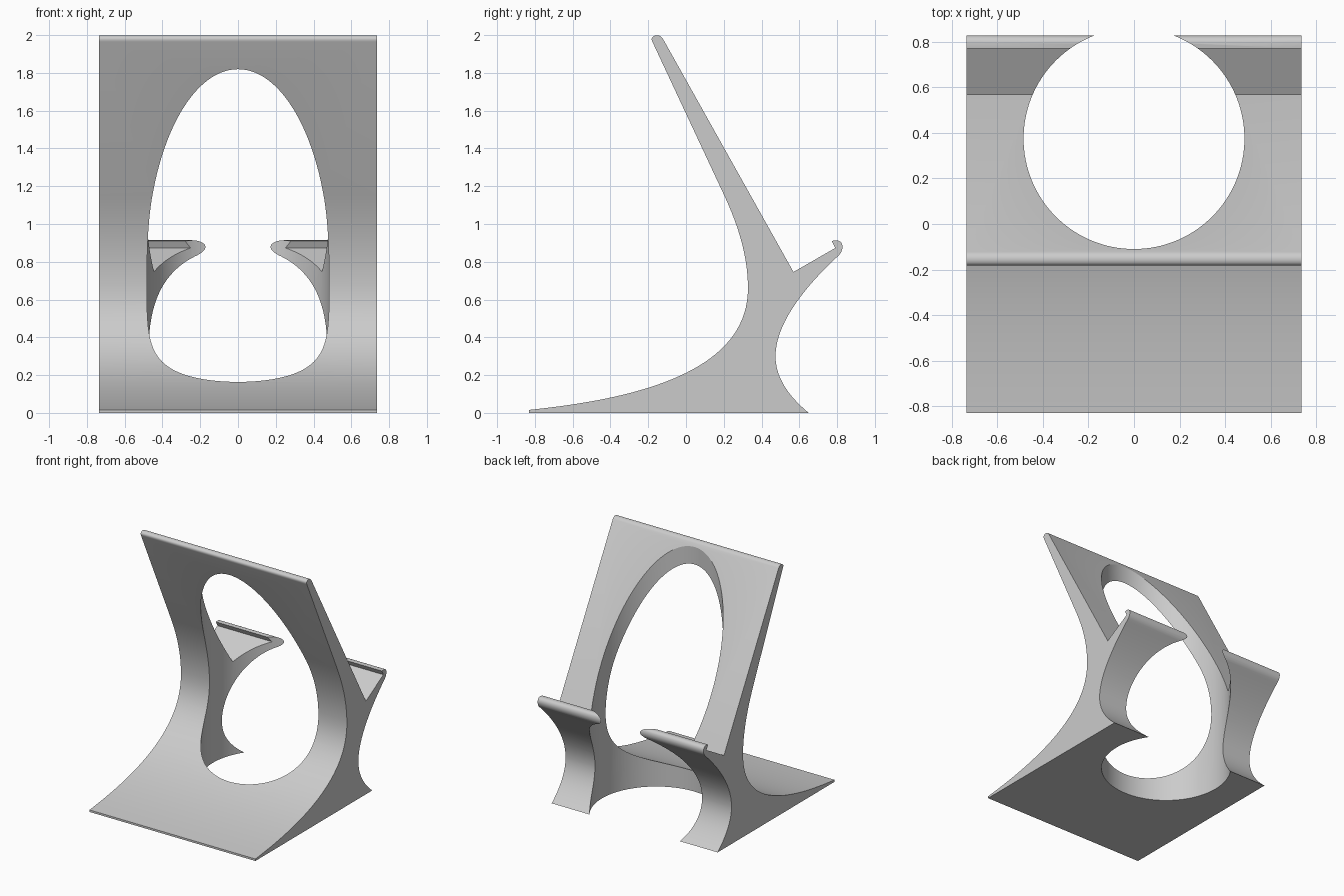
import bpy, bmesh, math
from mathutils import Vector
from mathutils.geometry import interpolate_bezier

if "Cube" in bpy.data.objects:
    bpy.data.objects.remove(bpy.data.objects["Cube"])

HALF_WIDTH = 0.735


def bez(p0, c0, c1, p1, n=24):
    pts = interpolate_bezier(*[Vector((0, *p)) for p in (p0, c0, c1, p1)], n)
    return [(p.y, p.z) for p in pts]


# Side profile (y, z), counter-clockwise from the front of the base
profile = [(-0.83, 0.0), (0.65, 0.0)]
profile += bez((0.65, 0), (0.54, 0.09), (0.474, 0.19), (0.474, 0.30))[1:]      # foot
profile += bez((0.474, 0.30), (0.474, 0.50), (0.68, 0.715), (0.81, 0.835))[1:]  # under the ledge
profile += bez((0.81, 0.835), (0.838, 0.865), (0.835, 0.913), (0.795, 0.914), 10)[1:]  # lip
profile += [(0.771, 0.91), (0.79, 0.873), (0.569, 0.746)]                      # ledge
profile += bez((-0.123, 1.982), (-0.145, 2.015), (-0.197, 1.996), (-0.178, 1.965), 10)  # top edge
profile += bez((0.204, 1.148), (0.275, 0.995), (0.328, 0.83), (0.328, 0.66))   # back bend
profile += bez((0.328, 0.66), (0.328, 0.24), (-0.20, 0.08), (-0.83, 0.016), 36)[1:]  # base sweep

# Stand body: extruded profile
bm = bmesh.new()
face = bm.faces.new([bm.verts.new((-HALF_WIDTH, y, z)) for y, z in profile])
ext = bmesh.ops.extrude_face_region(bm, geom=[face])
verts = [g for g in ext["geom"] if isinstance(g, bmesh.types.BMVert)]
bmesh.ops.translate(bm, verts=verts, vec=(2 * HALF_WIDTH, 0, 0))
bmesh.ops.recalc_face_normals(bm, faces=bm.faces)
mesh = bpy.data.meshes.new("phone_stand")
bm.to_mesh(mesh)
bm.free()
stand = bpy.data.objects.new("phone_stand", mesh)
bpy.context.collection.objects.link(stand)

# Vertical round opening through the whole stand
bpy.ops.mesh.primitive_cylinder_add(vertices=128, radius=0.485, depth=4, location=(0, 0.375, 1))
cutter = bpy.context.object
cutter.name = "opening_cutter"
cutter.hide_render = True

cut = stand.modifiers.new("opening", 'BOOLEAN')
cut.operation = 'DIFFERENCE'
cut.solver = 'EXACT'
cut.object = cutter

bpy.ops.object.select_all(action='DESELECT')
stand.select_set(True)
bpy.context.view_layer.objects.active = stand
bpy.ops.object.modifier_apply(modifier=cut.name)
bpy.data.objects.remove(cutter)
bpy.ops.object.shade_smooth_by_angle(angle=math.radians(27))
